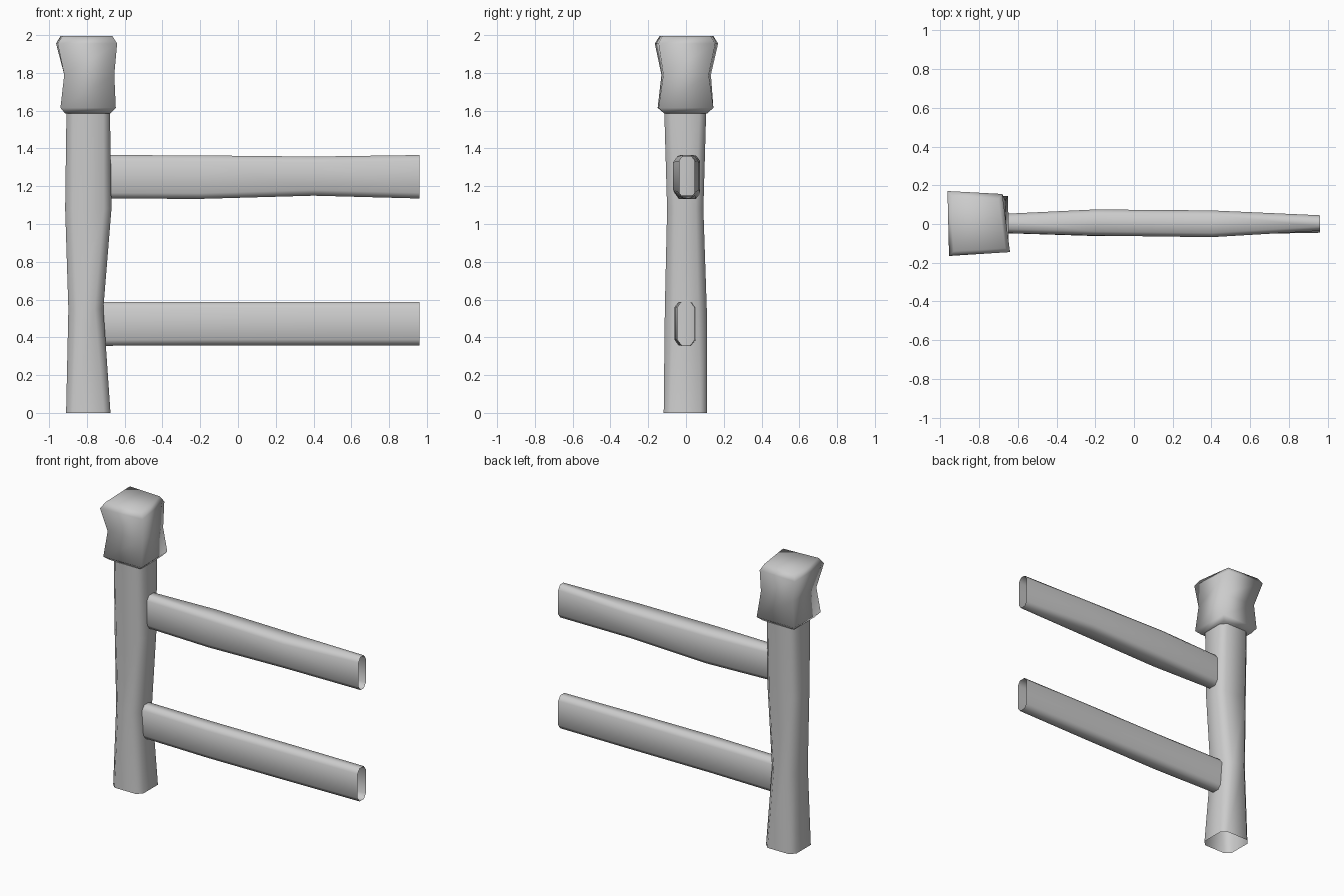
import bpy, bmesh

if "Cube" in bpy.data.objects:
    bpy.data.objects.remove(bpy.data.objects["Cube"])


def loft(name, rings, cap_start=False, cap_end=False):
    """Skin a list of equal-sized point rings into a smooth object."""
    bm = bmesh.new()
    loops = [[bm.verts.new(p) for p in ring] for ring in rings]
    n = len(loops[0])
    for a, b in zip(loops, loops[1:]):
        for i in range(n):
            j = (i + 1) % n
            bm.faces.new((a[i], a[j], b[j], b[i]))
    if cap_start:
        bm.faces.new(loops[0][::-1])
    if cap_end:
        bm.faces.new(loops[-1])
    bmesh.ops.recalc_face_normals(bm, faces=bm.faces)
    me = bpy.data.meshes.new(name)
    bm.to_mesh(me)
    bm.free()
    for p in me.polygons:
        p.use_smooth = True
    ob = bpy.data.objects.new(name, me)
    bpy.context.collection.objects.link(ob)
    return ob


def octagon(u0, u1, v0, v1, cu, cv):
    """Rectangle with chamfered corners."""
    return [(u0 + cu, v0), (u1 - cu, v0), (u1, v0 + cv), (u1, v1 - cv),
            (u1 - cu, v1), (u0 + cu, v1), (u0, v1 - cv), (u0, v0 + cv)]


# Post: hand-hewn chamfered square, open at the base (z, x0, x1, y0, y1, chamfer)
post = [(0.0, -0.91, -0.675, -0.118, 0.112, 0.035),
        (0.55, -0.898, -0.713, -0.112, 0.11, 0.045),
        (1.08, -0.915, -0.67, -0.10, 0.092, 0.04),
        (1.6, -0.908, -0.678, -0.115, 0.107, 0.035)]
loft("post", [[(x, y, z) for x, y in octagon(x0, x1, y0, y1, c, c)]
              for z, x0, x1, y0, y1, c in post])

# Post cap: uneven four-sided flared block (corners anticlockwise from front left)
cap = [(1.585, [(-.915, -.115), (-.675, -.115), (-.675, .112), (-.915, .112)]),
       (1.615, [(-.94, -.15), (-.647, -.145), (-.65, .145), (-.935, .14)]),
       (1.79, [(-.92, -.13), (-.655, -.12), (-.665, .12), (-.92, .132)]),
       (1.955, [(-.955, -.165), (-.64, -.145), (-.68, .155), (-.963, .17)]),
       (1.995, [(-.93, -.14), (-.665, -.125), (-.70, .13), (-.94, .145)])]
loft("post_cap", [[(x, y, z) for x, y in pts] for z, pts in cap], True, True)

# Rails: warped planks, open at the ends (x, y0, y1, z0, z1)
rails = {
    "upper_rail": [(-0.72, -0.045, 0.05, 1.135, 1.365),
                   (-0.2, -0.06, 0.075, 1.133, 1.363),
                   (0.4, -0.068, 0.07, 1.15, 1.357),
                   (0.96, -0.035, 0.045, 1.135, 1.365)],
    "lower_rail": [(-0.74, -0.045, 0.05, 0.355, 0.588),
                   (-0.2, -0.062, 0.045, 0.358, 0.587),
                   (0.4, -0.055, 0.047, 0.358, 0.588),
                   (0.96, -0.045, 0.045, 0.358, 0.588)],
}
for name, secs in rails.items():
    loft(name, [[(x, y, z) for y, z in octagon(y0, y1, z0, z1, 0.022, 0.03)]
                for x, y0, y1, z0, z1 in secs])
